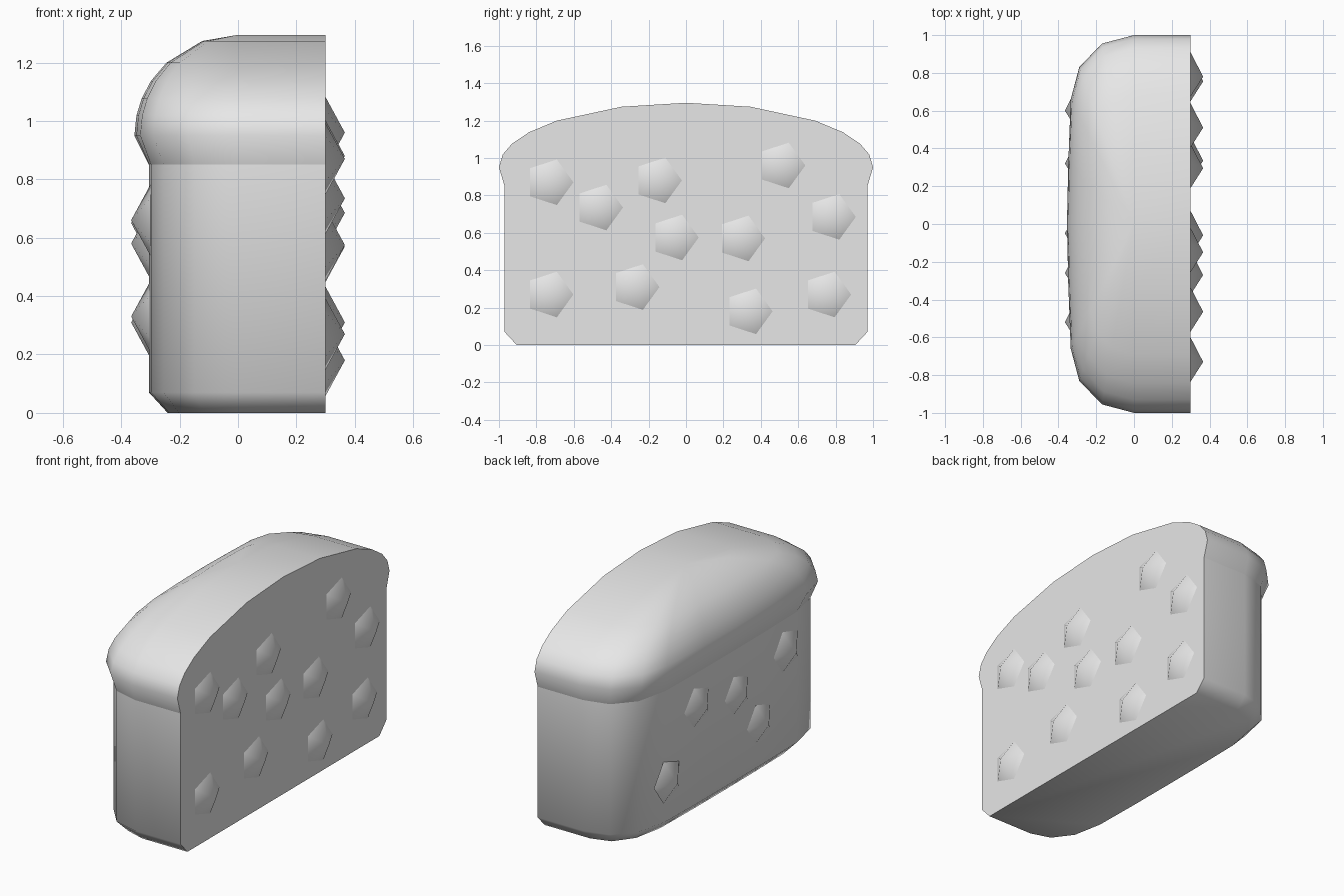
import bpy
import bmesh
import math
from mathutils import Matrix

cube = bpy.data.objects.get("Cube")
if cube:
    bpy.data.objects.remove(cube, do_unlink=True)

grey = bpy.data.materials.new("light_grey")
grey.use_nodes = True
COLOUR = (0.8, 0.8, 0.8, 1)
grey.diffuse_color = COLOUR
grey.node_tree.nodes["Principled BSDF"].inputs["Base Color"].default_value = COLOUR

CUT_X = 0.3


def add_object(name, bm):
    """Turn a bmesh into a smooth object that keeps its sharp cut edges."""
    bmesh.ops.recalc_face_normals(bm, faces=bm.faces)
    mesh = bpy.data.meshes.new(name)
    bm.to_mesh(mesh)
    bm.free()
    mesh.materials.append(grey)
    obj = bpy.data.objects.new(name, mesh)
    bpy.context.collection.objects.link(obj)
    bpy.ops.object.select_all(action='DESELECT')
    obj.select_set(True)
    bpy.context.view_layer.objects.active = obj
    bpy.ops.object.shade_smooth_by_angle(angle=math.radians(62))
    return obj


def outline(half):
    """Mirror half a plan outline across y = 0."""
    return half + [(x, -y) for x, y in reversed(half) if y > 0]


def loft(name, rings, cap_top):
    """Skin stacked open rings, then close the cut side and the ends."""
    bm = bmesh.new()
    rows = [[bm.verts.new(p) for p in ring] for ring in rings]
    for low, high in zip(rows, rows[1:]):
        for i in range(len(low) - 1):
            bm.faces.new((low[i], low[i + 1], high[i + 1], high[i]))
    left = [row[0] for row in rows]
    right = [row[-1] for row in rows]
    bm.faces.new(left + right[::-1])
    bm.faces.new(rows[0])
    if cap_top:
        bm.faces.new(rows[-1])
    bmesh.ops.remove_doubles(bm, verts=bm.verts, dist=0.0005)
    return add_object(name, bm)


# Body: straight walls with a chamfered foot
body_plan = outline([(CUT_X, 0.97), (0, 0.97), (-0.15, 0.93), (-0.255, 0.81),
                     (-0.298, 0.62), (-0.304, 0.3), (-0.305, 0)])
foot = [(x if x > 0 else x * 0.79, y * 0.933, 0) for x, y in body_plan]
walls = [[(x, y, z) for x, y in body_plan] for z in (0.07, 0.85)]
loft("loaf_body", [foot] + walls, True)

# Crust: overhanging dome that shrinks along a circular arc
crust_plan = outline([(CUT_X, 1), (0, 1), (-0.17, 0.955), (-0.29, 0.83),
                      (-0.335, 0.66), (-0.348, 0.32), (-0.355, 0)])
crust_rings = [[(x, y, 0.85) for x, y in body_plan]]
for n in (1, 0.98, 0.93, 0.84, 0.69, 0.345, 0):
    z = 0.95 + 0.345 * math.sqrt(1 - n * n)
    crust_rings.append([(x if x > 0 else x * n, y * n, z) for x, y in crust_plan])
loft("loaf_crust", crust_rings, False)


# Crumb bumps: shallow five-sided points with one corner towards +y
def bumps(name, side, centres):
    bm = bmesh.new()
    for y, z in centres:
        tip = bm.verts.new((side * 0.366, y, z))
        ring = []
        for k in range(5):
            a = math.tau * k / 5
            ring.append(bm.verts.new((side * 0.299, y + 0.13 * math.cos(a),
                                      z + 0.13 * math.sin(a))))
        for k in range(5):
            bm.faces.new((tip, ring[k], ring[(k + 1) % 5]))
        bm.faces.new(ring)
    return add_object(name, bm)


bumps("cut_face_bumps", 1, [
    (-0.73, 0.87), (-0.465, 0.735), (-0.15, 0.88), (0.51, 0.96),
    (0.78, 0.685), (0.295, 0.57), (-0.06, 0.575), (-0.73, 0.27),
    (-0.27, 0.31), (0.755, 0.27), (0.335, 0.18)])
bumps("end_face_bumps", -1, [
    (0.6, 0.31), (0.32, 0.65), (-0.05, 0.58), (-0.26, 0.33), (-0.52, 0.66)])
